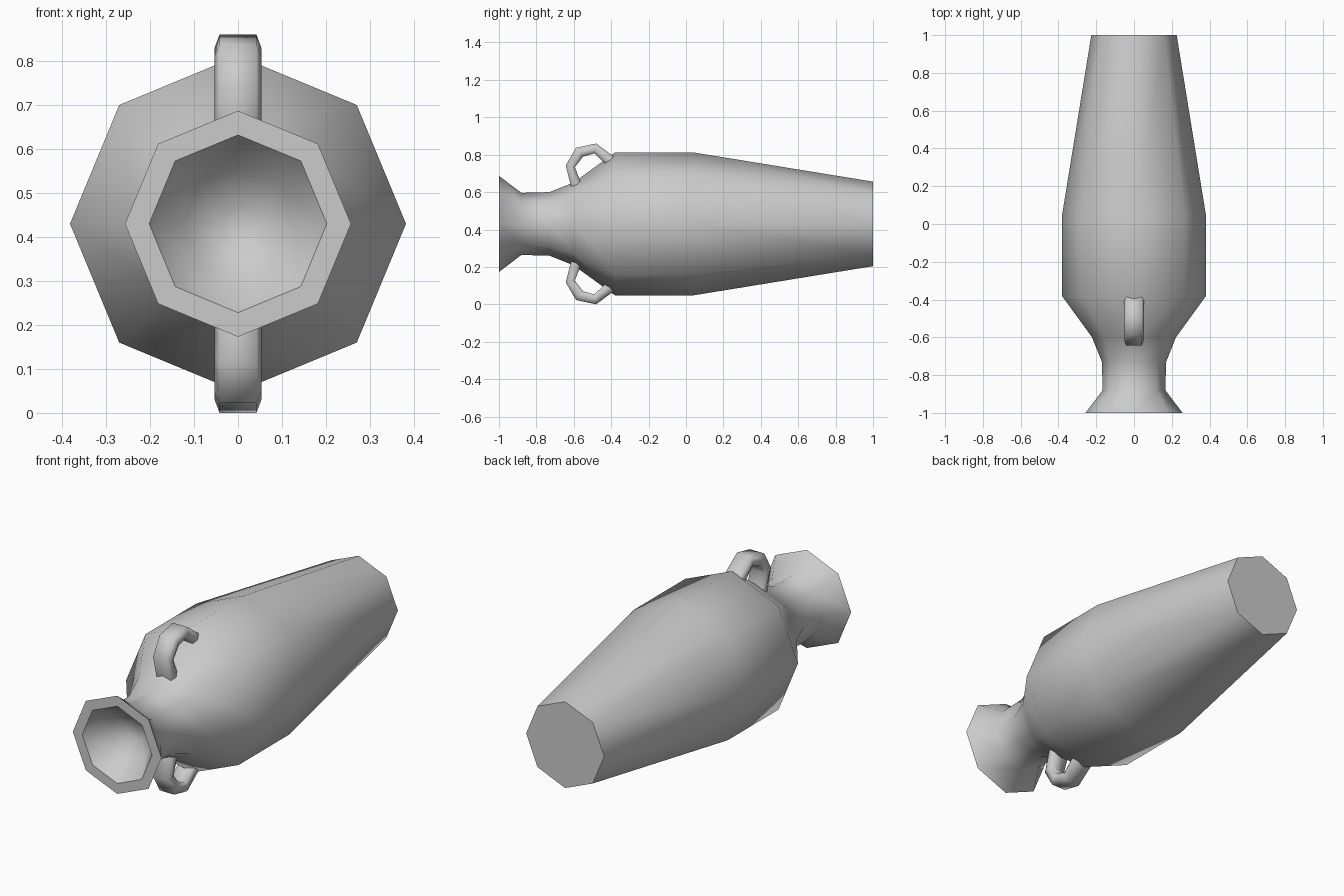
import bpy, bmesh, math
from mathutils import Vector

if "Cube" in bpy.data.objects:
    bpy.data.objects.remove(bpy.data.objects["Cube"])

CZ = 0.43   # height of the vase axis


def finish(name, bm, angle):
    bmesh.ops.recalc_face_normals(bm, faces=bm.faces)
    me = bpy.data.meshes.new(name)
    bm.to_mesh(me)
    bm.free()
    ob = bpy.data.objects.new(name, me)
    bpy.context.collection.objects.link(ob)
    bpy.ops.object.select_all(action='DESELECT')
    ob.select_set(True)
    bpy.context.view_layer.objects.active = ob
    bpy.ops.object.shade_smooth_by_angle(angle=math.radians(angle))
    return ob


def loft(bm, rings):
    # join successive vertex loops with quads and cap both ends
    loops = [[bm.verts.new(p) for p in r] for r in rings]
    n = len(loops[0])
    for a, b in zip(loops, loops[1:]):
        for i in range(n):
            j = (i + 1) % n
            bm.faces.new((a[i], a[j], b[j], b[i]))
    bm.faces.new(loops[0])
    bm.faces.new(loops[-1])


# vase body: eight-sided profile (y, radius) from base, over the rim, into the mouth
profile = [(1.0, 0.226), (0.04, 0.382), (-0.38, 0.382), (-0.60, 0.222),
           (-0.73, 0.17), (-0.88, 0.166), (-1.0, 0.257),
           (-1.0, 0.202), (-0.89, 0.125), (-0.84, 0.04)]
bm = bmesh.new()
loft(bm, [[Vector((r * math.cos(k * math.pi / 4), y, CZ + r * math.sin(k * math.pi / 4)))
           for k in range(8)] for y, r in profile])
finish("vase_body", bm, 50)

# handles: outer and inner side points (y, z), hexagonal section
outer = [(-0.615, 0.631), (-0.643, 0.743), (-0.588, 0.837), (-0.481, 0.86), (-0.385, 0.79)]
inner = [(-0.56, 0.645), (-0.594, 0.733), (-0.55, 0.79), (-0.49, 0.807), (-0.43, 0.75)]
section = [(0.042, 0), (0.053, 0.55), (0.042, 1), (-0.042, 1), (-0.053, 0.55), (-0.042, 0)]
for name, side in (("upper_handle", 1), ("lower_handle", -1)):
    bm = bmesh.new()
    rings = []
    for o, i in zip(outer, inner):
        ring = []
        for x, t in section:
            y = o[0] + (i[0] - o[0]) * t
            z = o[1] + (i[1] - o[1]) * t
            ring.append(Vector((x, y, CZ + side * (z - CZ))))
        rings.append(ring)
    loft(bm, rings)
    finish(name, bm, 75)
